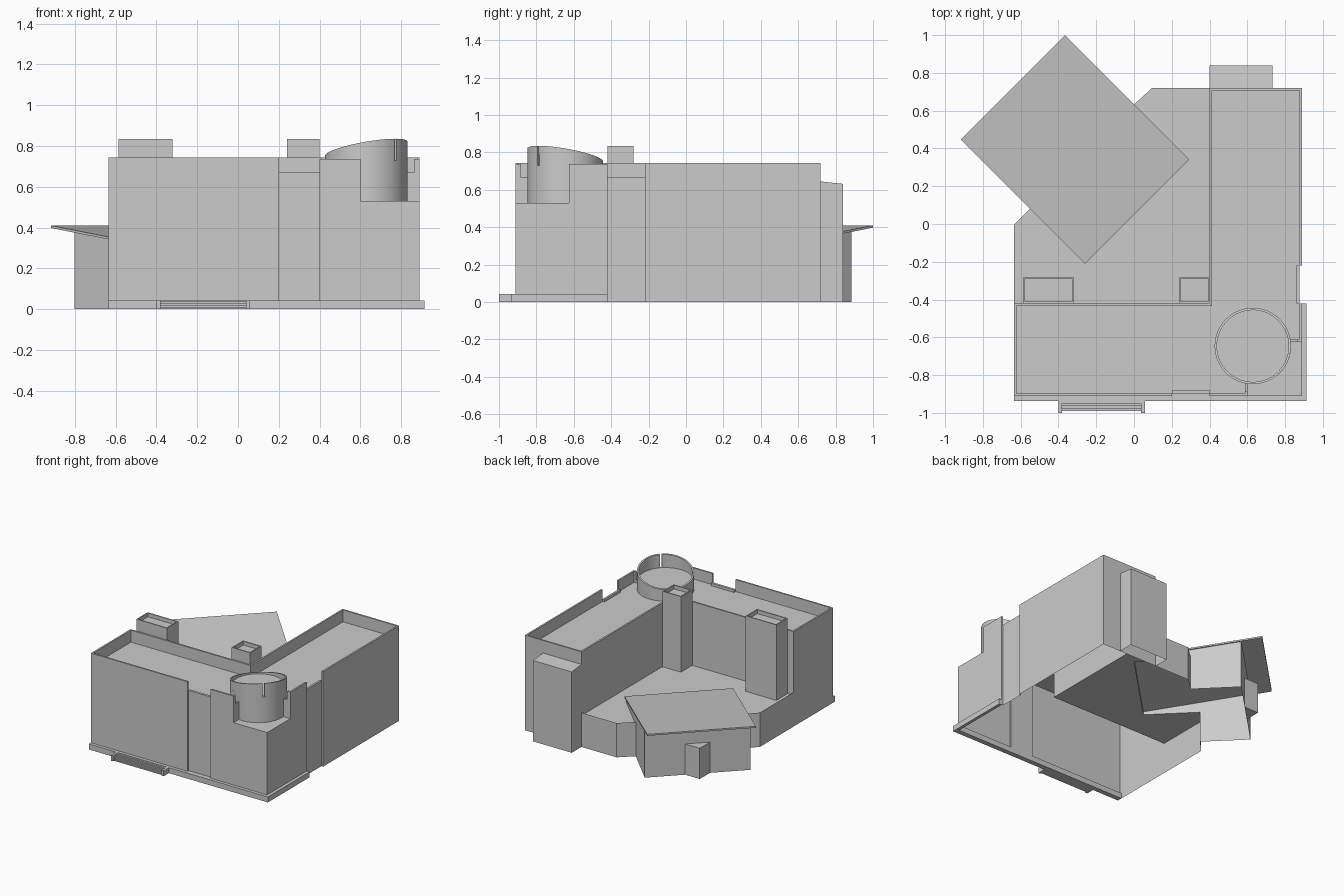
import bpy, bmesh, math

if "Cube" in bpy.data.objects:
    bpy.data.objects.remove(bpy.data.objects["Cube"])

ROOF, LOW, TOP, DECK, T = 0.65, 0.67, 0.743, 0.245, 0.013
E, F = 0.89, -0.911      # east and front wall planes
ER, FR = .876, -.897     # recessed strips of those walls


def finish(bm, name):
    me = bpy.data.meshes.new(name)
    bm.to_mesh(me)
    bm.free()
    ob = bpy.data.objects.new(name, me)
    bpy.context.collection.objects.link(ob)
    return ob


def box(name, x0, x1, y0, y1, z0, z1):
    return slab(name, [(x0, y0, z1), (x1, y0, z1), (x1, y1, z1), (x0, y1, z1)], z1 - z0)


def sheet(name, pts):
    bm = bmesh.new()
    face = bm.faces.new([bm.verts.new(p) for p in pts])
    face.normal_update()
    if face.normal.z < 0:
        face.normal_flip()
    bmesh.ops.triangulate(bm, faces=[face])
    return finish(bm, name)


def slab(name, pts, depth):
    """Counter-clockwise top outline with a thickness going down."""
    bm = bmesh.new()
    a = [bm.verts.new(p) for p in pts]
    b = [bm.verts.new((x, y, z - depth)) for x, y, z in pts]
    bm.faces.new(a)
    bm.faces.new(b[::-1])
    for i in range(len(a)):
        j = (i + 1) % len(a)
        bm.faces.new((b[i], b[j], a[j], a[i]))
    bmesh.ops.recalc_face_normals(bm, faces=bm.faces[:])
    return finish(bm, name)


def wall(name, path, z0, top):
    """Upright sheet along a path; top is a height or a function of x, y."""
    h = top if callable(top) else (lambda x, y: top)
    bm = bmesh.new()
    lo = [bm.verts.new((x, y, z0)) for x, y in path]
    hi = [bm.verts.new((x, y, h(x, y))) for x, y in path]
    for i in range(len(path) - 1):
        bm.faces.new((lo[i], lo[i + 1], hi[i + 1], hi[i]))
    return finish(bm, name)


def uv(u, v):
    """Diagonal frame: u runs along the canopy front, v points outwards."""
    s = math.sqrt(0.5)
    return ((u - v) * s, (u + v) * s)


# Outer walls of the L-shaped block (open underneath)
front = [(-.635, -.42), (-.635, F), (.2, F), (.2, FR), (.4, FR), (.4, F), (.6, F)]
corner = [(.6, F), (E, F), (E, -.625)]
side = [(E, -.625), (E, -.42), (ER, -.42), (ER, -.22), (E, -.22), (E, .72), (.4, .72)]
court = [(.4, .72), (.4, -.42), (-.635, -.42)]
wall("front_wall", front, 0, ROOF)
wall("corner_wall", corner, 0, .53)
wall("side_wall", side, 0, ROOF)
wall("courtyard_wall", court, DECK, ROOF)
sheet("main_roof", [(x, y, ROOF) for x, y in front + [(.6, -.625)] + side + [(.4, -.42)]])
sheet("corner_ledge", [(.6, F, .53), (E, F, .53), (E, -.625, .53), (.6, -.625, .53)])

# Parapets, lower on the recessed strips and against the turret
for i, (x0, x1, y0, y1, z0, z1) in enumerate([
        (-.635, .2, F, F + T, ROOF, TOP),
        (.2, .4, FR, -.878, ROOF, LOW),
        (.86, ER, -.42, -.22, ROOF, LOW),
        (-.635, -.635 + T, F, -.42, ROOF, TOP),
        (-.635, .4 + T, -.42 - T, -.42, ROOF, TOP),
        (.4, .4 + T, -.42 - T, .72, ROOF, TOP),
        (.4, E, .72 - T, .72, ROOF, TOP),
        (E - T, E, -.22, .72, ROOF, TOP),
        (.4, .6, F, F + T, ROOF, .737),
        (.6 - T, .6, F, -.835, .53, LOW),
        (.6 - T, .6, F, -.885, LOW, .737),
        (E - T, E, -.625, -.42, ROOF, .737),
        (.82, E, -.625, -.625 + T, .53, LOW),
        (.862, E, -.625, -.625 + T, LOW, .737)]):
    box(f"parapet_{i}", x0, x1, y0, y1, z0, z1)

# Round corner turret: drum, then a slanted rim with a slit
CX, CY, R, FLOOR = .629, -.646, .202, .73
bm = bmesh.new()
bmesh.ops.create_cone(bm, cap_ends=True, segments=64, radius1=R, radius2=R, depth=FLOOR - .53)
bmesh.ops.translate(bm, verts=bm.verts, vec=(CX, CY, (FLOOR + .53) / 2))
drum = finish(bm, "turret_drum")
bm = bmesh.new()
rings = []
N, gap = 64, .035
for i in range(N + 1):
    a = -math.pi / 4 + gap + (2 * math.pi - 2 * gap) * i / N
    ring = []
    for r, up in ((R, 0), (R, 1), (R - .012, 1), (R - .012, 0)):
        x, y = r * math.cos(a), r * math.sin(a)
        ring.append(bm.verts.new((CX + x, CY + y, .787 + .17 * (x - y) if up else FLOOR)))
    rings.append(ring)
for p, q in zip(rings, rings[1:]):
    for k in range(3):
        bm.faces.new((p[k], q[k], q[k + 1], p[k + 1]))
bm.faces.new(rings[0])
bm.faces.new(rings[-1][::-1])
bmesh.ops.recalc_face_normals(bm, faces=bm.faces[:])
rim = finish(bm, "turret_rim")
for ob in (drum, rim):
    bpy.ops.object.select_all(action='DESELECT')
    ob.select_set(True)
    bpy.context.view_layer.objects.active = ob
    bpy.ops.object.shade_smooth_by_angle(angle=math.radians(30))

# Plinth ledge and entrance steps
slab("plinth", [(x, y, .043) for x, y in [(-.635, -.936), (.914, -.936), (.914, -.42), (E, -.42),
                                          (E, FR), (-.635, FR)]], .043)
for x in (-.4, .038):
    box("step_cheek", x, x + .019, -1, -.936, 0, .043)
for i in range(4):
    box(f"step_{i}", -.381, .038, -.99 + .013 * i, -.936, 0, .01 * (i + 1))

# Hollow-topped shafts in the courtyard
for name, x0, x1 in (("wide_shaft", -.585, -.32), ("narrow_shaft", .24, .4)):
    ob = box(name, x0, x1, -.42, -.28, DECK, .835)
    bm = bmesh.new()
    bm.from_mesh(ob.data)
    cap = max(bm.faces, key=lambda f: f.calc_center_median().z)
    bmesh.ops.inset_region(bm, faces=[cap], thickness=.012)
    bmesh.ops.inset_individual(bm, faces=[cap], thickness=.0001, depth=-.03)
    bm.to_mesh(ob.data)
    bm.free()

# Rear block with a sloping top
rear = [(.733, .72), (.733, .84), (.4, .84), (.4, .72)]
slope = lambda x, y: .645 if y < .8 else .632
wall("rear_block", rear, 0, slope)
sheet("rear_block_roof", [(x, y, slope(x, y)) for x, y in rear])

# Low courtyard building, its deck open beneath the canopy
U0, U1, V0, V1, VF = -.32, .44, .04, .447, .812
a, b = uv(U1, V1), uv(U0, V1)
right = [(.4, .72), (.095, .72), a]
left = [b, (-.635, -.005), (-.635, -.42)]
wall("low_wall_right", right, 0, .268)
wall("low_wall_left", left, 0, .268)
sheet("deck", [(x, y, DECK) for x, y in right + [uv(U1, V0), uv(U0, V0)] + left + [(.4, -.42)]])

# Diagonal entrance hall below a sloping canopy
hz = lambda v: .28 + (v - .035) / .93 * .13
top = lambda x, y: hz((y - x) * math.sqrt(.5)) - .012
wall("hall_walls", [a, uv(U1, VF), uv(U0, VF), b], 0, top)
wall("hall_upper_walls", [b, uv(U0, V0), uv(U1, V0), a], DECK, top)
slab("canopy", [(*uv(u, v), hz(v)) for u, v in [(-.332, .035), (.449, .035), (.449, .965), (-.332, .965)]], .012)
porch = [uv(.15, VF), uv(.06, .9), uv(-.03, VF)]
slab("porch", [(x, y, .24) for x, y in porch], .24)
